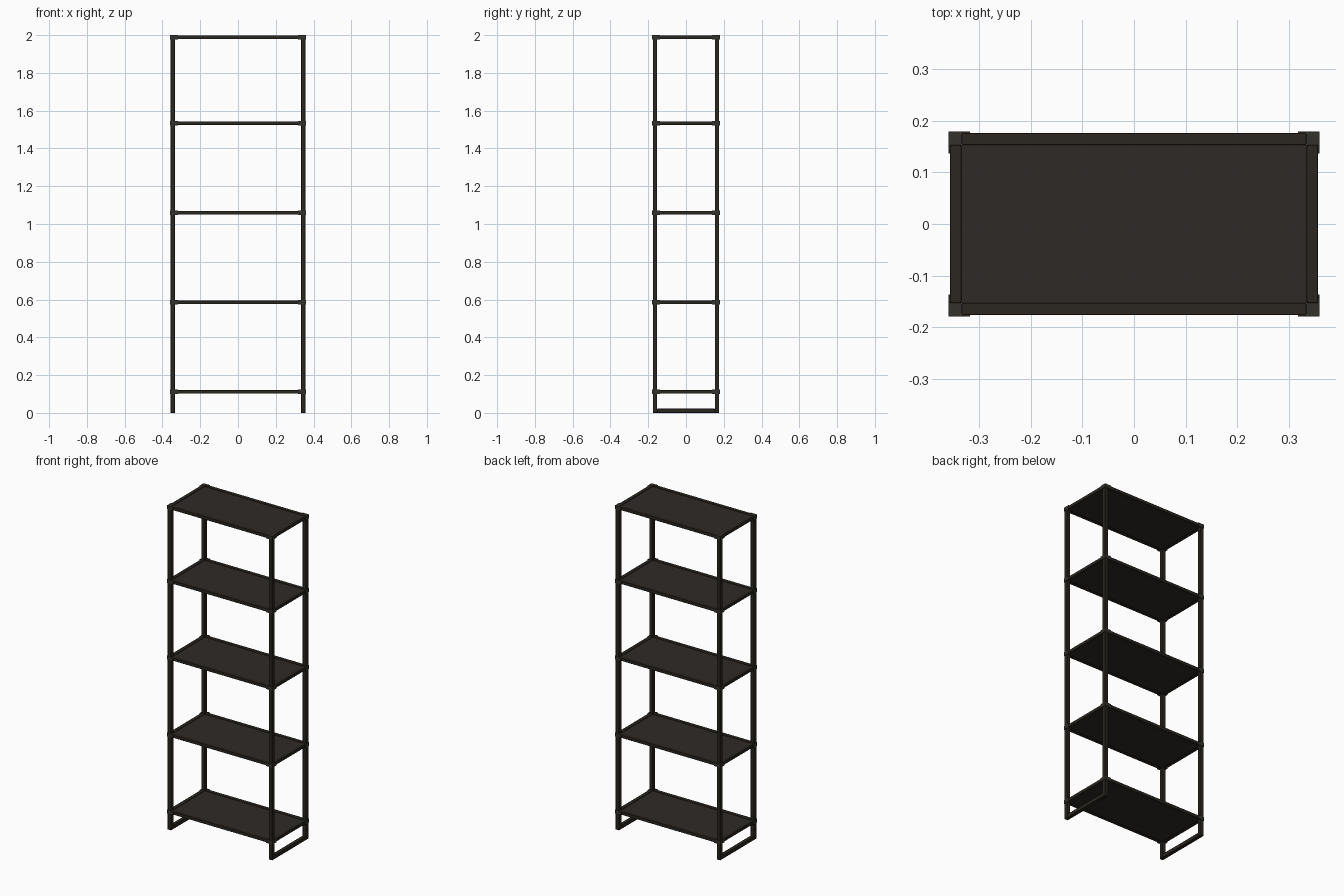
import bpy, bmesh

if "Cube" in bpy.data.objects:
    bpy.data.objects.remove(bpy.data.objects["Cube"])

HX, HY = 0.357, 0.176      # outer half sizes of the frame
T = 0.023                  # tube width
RAIL_H = 0.019
LEVELS = [0.111, 0.585, 1.06, 1.534, 1.989]
PLATE = 0.003              # bracket sheet thickness
ARM = 0.042                # bracket arm length


def material(name, rgb):
    m = bpy.data.materials.new(name)
    m.diffuse_color = (*rgb, 1)
    m.use_nodes = True
    m.node_tree.nodes["Principled BSDF"].inputs["Base Color"].default_value = m.diffuse_color
    return m


wood = material("dark_wood", (0.028, 0.023, 0.019))
frame = material("dark_frame", (0.024, 0.020, 0.015))
metal = material("dark_metal", (0.032, 0.031, 0.025))


def boxes(name, spans, mat, bevel=0.0):
    """One object made of boxes given as ((x0, x1), (y0, y1), (z0, z1))."""
    bm = bmesh.new()
    for span in spans:
        verts = bmesh.ops.create_cube(bm, size=1)["verts"]
        for v in verts:
            for i in range(3):
                a, b = sorted(span[i])
                v.co[i] = (a + b) / 2 + v.co[i] * (b - a)
    mesh = bpy.data.meshes.new(name)
    bm.to_mesh(mesh)
    bm.free()
    mesh.materials.append(mat)
    ob = bpy.data.objects.new(name, mesh)
    bpy.context.collection.objects.link(ob)
    if bevel:
        mod = ob.modifiers.new("bevel", "BEVEL")
        mod.width = bevel
        mod.segments = 1
    return ob


corners = [(sx, sy) for sx in (-1, 1) for sy in (-1, 1)]

# Upright posts
for sx, sy in corners:
    boxes("post", [((sx * (HX - T), sx * HX), (sy * (HY - T), sy * HY),
                    (0, LEVELS[-1] + RAIL_H / 2))], frame, 0.001)

# Floor rails joining the front and back posts
for sx in (-1, 1):
    boxes("foot_rail", [((sx * (HX - T), sx * HX), (-HY + T, HY - T),
                         (0, 0.022))], frame, 0.001)

for z in LEVELS:
    z0, z1 = z - RAIL_H / 2, z + RAIL_H / 2
    # Rails around each shelf
    for s in (-1, 1):
        boxes("long_rail", [((-HX + T, HX - T), (s * (HY - T), s * HY),
                             (z0, z1))], frame, 0.001)
        boxes("short_rail", [((s * (HX - T), s * HX), (-HY + T, HY - T),
                              (z0, z1))], frame, 0.001)
    # Shelf panel, set just below the rail tops
    boxes("shelf_panel", [((-HX + T, HX - T), (-HY + T, HY - T),
                           (z0 + 0.001, z1 - 0.003))], wood)
    # Angle brackets wrapping each corner
    top = z == LEVELS[-1]
    b0, b1 = z - 0.0115, (2.0 if top else z + 0.0115)
    for sx, sy in corners:
        ox, oy = HX + PLATE, HY + PLATE
        parts = [((sx * (ox - ARM), sx * ox), (sy * HY, sy * oy), (b0, b1)),
                 ((sx * HX, sx * ox), (sy * (oy - ARM), sy * HY), (b0, b1))]
        if top:
            parts.append(((sx * (HX - T), sx * HX), (sy * (HY - T), sy * HY),
                          (z1, 2.0)))
        boxes("corner_bracket", parts, metal)
